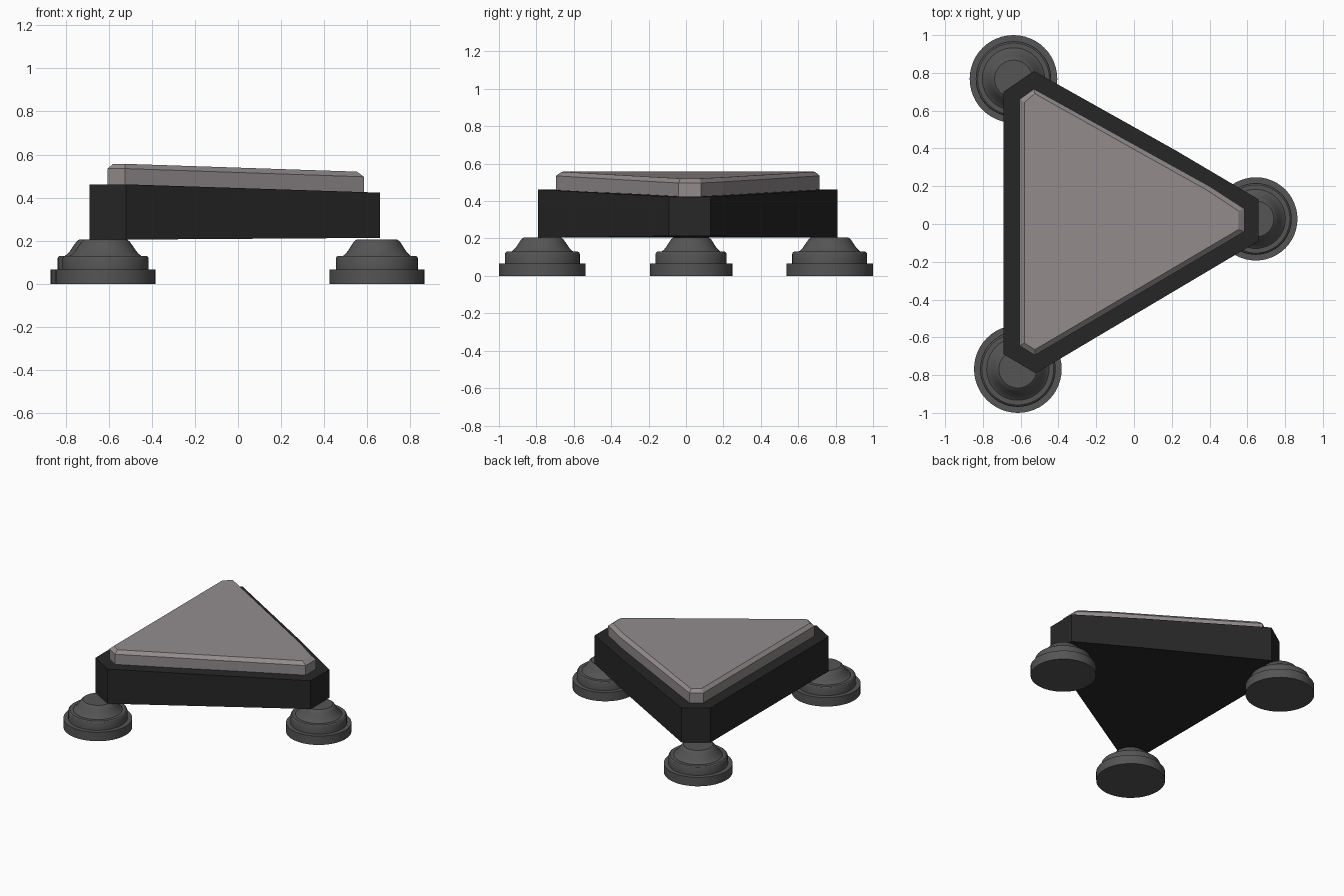
import bpy, bmesh, math

if "Cube" in bpy.data.objects:
    bpy.data.objects.remove(bpy.data.objects["Cube"])


def material(name, value):
    m = bpy.data.materials.new(name)
    m.diffuse_color = (*value, 1)
    m.use_nodes = True
    m.node_tree.nodes["Principled BSDF"].inputs["Base Color"].default_value = m.diffuse_color
    return m


def loft(name, rings, mat, smooth=False):
    """Join equal-length closed rings of points and cap both ends."""
    bm = bmesh.new()
    loops = [[bm.verts.new(p) for p in ring] for ring in rings]
    n = len(loops[0])
    for a, b in zip(loops, loops[1:]):
        for i in range(n):
            j = (i + 1) % n
            bm.faces.new((a[i], a[j], b[j], b[i]))
    bm.faces.new(loops[0])
    bm.faces.new(loops[-1])
    bmesh.ops.recalc_face_normals(bm, faces=bm.faces)
    mesh = bpy.data.meshes.new(name)
    bm.to_mesh(mesh)
    bm.free()
    ob = bpy.data.objects.new(name, mesh)
    bpy.context.collection.objects.link(ob)
    mesh.materials.append(mat)
    if smooth:
        bpy.ops.object.select_all(action='DESELECT')
        ob.select_set(True)
        bpy.context.view_layer.objects.active = ob
        bpy.ops.object.shade_smooth_by_angle(angle=math.radians(25))
    return ob


def sloped(outline, z_left, z_right):
    """Lift a flat outline onto a plane that tilts along x."""
    x0, x1 = -0.53, 0.66
    return [(x, y, z_left + (z_right - z_left) * max(0, (x - x0) / (x1 - x0)))
            for x, y in outline]


black = material("black", (0.02, 0.02, 0.02))
taupe = material("taupe", (0.29, 0.26, 0.265))
grey = material("grey", (0.09, 0.09, 0.09))

# Wedge-shaped triangular body with clipped corners
body = [(-0.69, 0.70), (-0.53, 0.81), (0.22, 0.39), (0.66, 0.13),
        (0.66, -0.09), (0.23, -0.345), (-0.52, -0.79), (-0.69, -0.69)]
loft("body", [sloped(body, 0.205, 0.213), sloped(body, 0.462, 0.423)], black)

# Raised top plate with chamfered rim
rim = [(-0.605, 0.66), (-0.53, 0.715), (0.40, 0.20), (0.585, 0.08),
       (0.585, -0.04), (-0.525, -0.695), (-0.605, -0.645)]
face = [(-0.58, 0.645), (-0.525, 0.69), (0.385, 0.18), (0.552, 0.07),
        (0.552, -0.03), (-0.525, -0.665), (-0.58, -0.63)]
loft("top_plate", [sloped(rim, 0.45, 0.415), sloped(rim, 0.535, 0.494),
                   sloped(face, 0.557, 0.517)], taupe)

# Stepped round feet: (radius, height) profile
profile = [(0.232, 0), (0.232, 0.066), (0.2, 0.066), (0.2, 0.118),
           (0.197, 0.125), (0.19, 0.13), (0.165, 0.13), (0.155, 0.138),
           (0.142, 0.152), (0.122, 0.182), (0.112, 0.196), (0.10, 0.205)]
feet = {"foot_back_left": (-0.638, 0.768, 1.0),
        "foot_front_left": (-0.615, -0.768, 1.0),
        "foot_right": (0.645, 0.027, 0.95)}
SEG = 48
for name, (cx, cy, s) in feet.items():
    rings = [[(cx + r * s * math.cos(2 * math.pi * i / SEG),
               cy + r * s * math.sin(2 * math.pi * i / SEG), z)
              for i in range(SEG)] for r, z in profile]
    loft(name, rings, grey, smooth=True)
